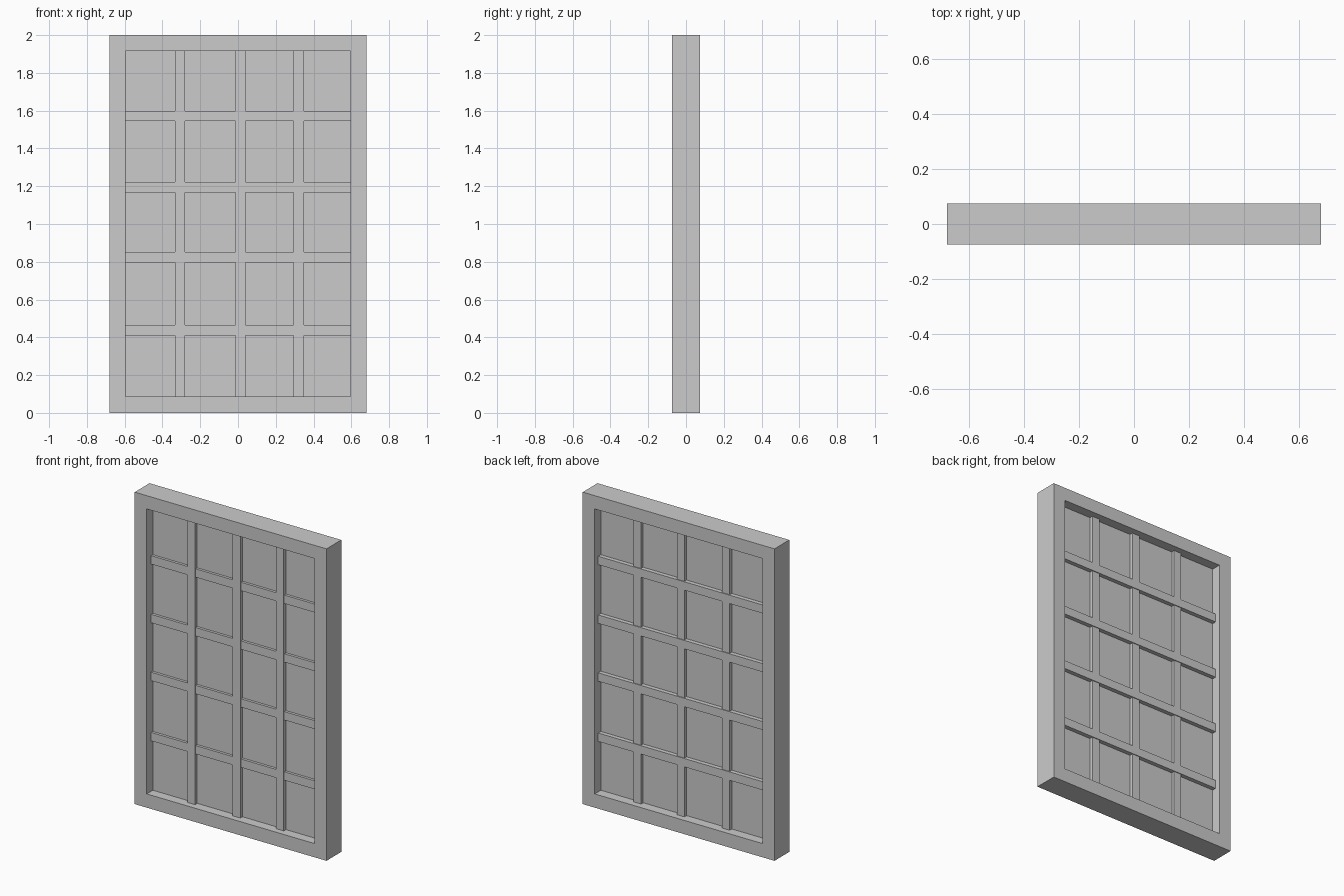
import bpy
import bmesh

if "Cube" in bpy.data.objects:
    bpy.data.objects.remove(bpy.data.objects["Cube"])

W, H, D = 0.68, 2.0, 0.075            # outer half width, height, half depth
IW, Z0, Z1 = 0.595, 0.088, 1.915      # opening half width, bottom, top
BAR = 0.054                           # glazing bar width


def finish(name, bm):
    bmesh.ops.recalc_face_normals(bm, faces=bm.faces)
    mesh = bpy.data.meshes.new(name)
    bm.to_mesh(mesh)
    bm.free()
    obj = bpy.data.objects.new(name, mesh)
    bpy.context.collection.objects.link(obj)
    return obj


def box(name, x0, x1, y0, y1, z0, z1):
    bm = bmesh.new()
    bmesh.ops.create_cube(bm, size=1)
    for v in bm.verts:
        v.co.x = x1 if v.co.x > 0 else x0
        v.co.y = y1 if v.co.y > 0 else y0
        v.co.z = z1 if v.co.z > 0 else z0
    return finish(name, bm)


# Outer frame: one closed mitred ring
bm = bmesh.new()
rings = []
for w, lo, hi, y in ((W, 0, H, -D), (W, 0, H, D), (IW, Z0, Z1, D), (IW, Z0, Z1, -D)):
    rings.append([bm.verts.new((x, y, z))
                  for x, z in ((-w, lo), (w, lo), (w, hi), (-w, hi))])
for r in range(4):
    a, b = rings[r], rings[(r + 1) % 4]
    for i in range(4):
        j = (i + 1) % 4
        bm.faces.new((a[i], a[j], b[j], b[i]))
finish("window_frame", bm)

# Central pane
box("pane", -IW, IW, -0.013, 0.013, Z0, Z1)

# Vertical glazing bars, slightly proud at the front
for i, x in enumerate((-0.307, 0.014, 0.322)):
    box(f"vertical_bar_{i + 1}", x - BAR / 2, x + BAR / 2, -0.035, 0.035, Z0, Z1)

# Horizontal glazing bars, slightly proud at the back
for i, z in enumerate((0.438, 0.824, 1.195, 1.571)):
    box(f"horizontal_bar_{i + 1}", -IW, IW, -0.03, 0.04, z - BAR / 2, z + BAR / 2)
